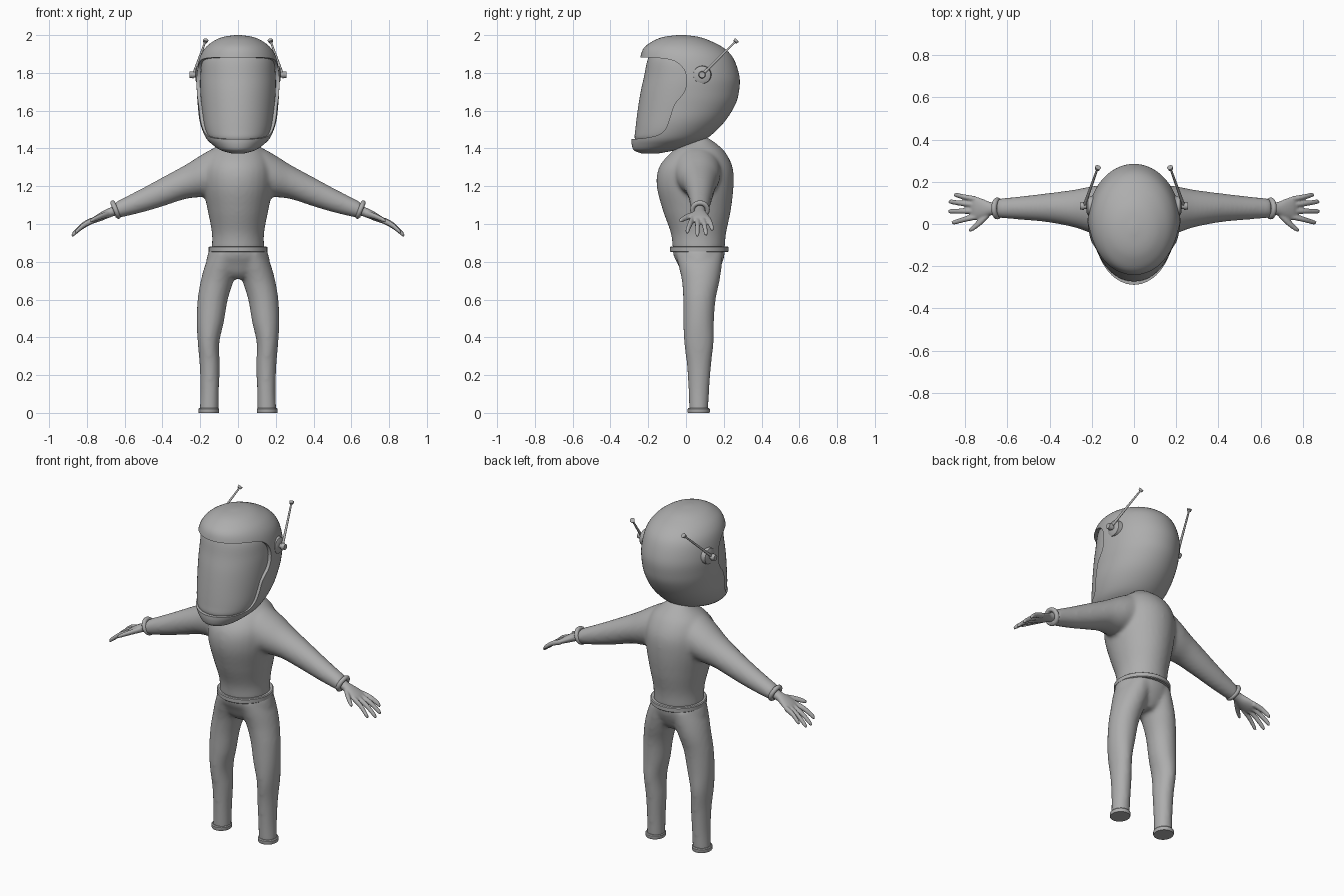
import bpy, bmesh, math
from mathutils import Vector, Matrix

if "Cube" in bpy.data.objects:
    bpy.data.objects.remove(bpy.data.objects["Cube"])

grey = bpy.data.materials.new("suit grey")
grey.diffuse_color = (0.42, 0.42, 0.42, 1)
grey.use_nodes = True
grey.node_tree.nodes["Principled BSDF"].inputs["Base Color"].default_value = grey.diffuse_color


def spline(pts, sub):
    """Catmull-Rom through tuples of any length."""
    out = []
    for i in range(len(pts) - 1):
        a, b, c, d = (Vector(pts[max(0, min(len(pts) - 1, i + k))]) for k in (-1, 0, 1, 2))
        for j in range(sub):
            t = j / sub
            out.append(0.5 * (2 * b + (c - a) * t + (2 * a - 5 * b + 4 * c - d) * t * t
                              + (3 * b - a - 3 * c + d) * t ** 3))
    return out + [Vector(pts[-1])]


def loft(bm, axis, sections, side=1, n=32, sub=5):
    """Ellipse sections: (z, cx, cy, rx, ry) along Z or (x, cy, cz, ry, rz) along X."""
    rings = []
    for p, c, d, ru, rv in (tuple(s) for s in zip(*zip(*spline_sections(sections, sub)))):
        ring = []
        for k in range(n):
            a = 2 * math.pi * k / n
            u, v = c + ru * math.cos(a), d + rv * math.sin(a)
            co = (u, v, p) if axis == 'Z' else (p, u, v)
            ring.append(bm.verts.new((co[0] * side, co[1], co[2])))
        rings.append(ring)
    for r, q in zip(rings, rings[1:]):
        for k in range(n):
            bm.faces.new((r[k], r[(k + 1) % n], q[(k + 1) % n], q[k]))
    bm.faces.new(rings[0])
    bm.faces.new(rings[-1])


def spline_sections(sections, sub):
    cols = []
    for k in range(5):                      # interpolate each value separately
        cols.append([v[0] for v in spline([(s[k], 0) for s in sections], sub)])
    return list(zip(*cols))


def fb(rows):
    """(z, half width, front y, back y) -> centred ellipse sections."""
    return [(z, 0, (f + b) / 2, w, (b - f) / 2) for z, w, f, b in rows]


def make(name, bm, angle=40):
    bmesh.ops.recalc_face_normals(bm, faces=bm.faces)
    me = bpy.data.meshes.new(name)
    bm.to_mesh(me)
    bm.free()
    ob = bpy.data.objects.new(name, me)
    bpy.context.collection.objects.link(ob)
    me.materials.append(grey)
    finish(ob, angle)
    return ob


def finish(ob, angle=40):
    bpy.ops.object.select_all(action='DESELECT')
    ob.select_set(True)
    bpy.context.view_layer.objects.active = ob
    bpy.ops.object.shade_smooth_by_angle(angle=math.radians(angle))


def blend(ob, voxel=0.011, steps=8):
    """Fuse overlapping lofts into one soft skin."""
    r = ob.modifiers.new("fuse", 'REMESH')
    r.mode = 'VOXEL'
    r.voxel_size = voxel
    r.use_smooth_shade = True
    s = ob.modifiers.new("soften", 'SMOOTH')
    s.factor, s.iterations = 0.5, steps


def disc(bm, p, q, r1, r2, n=24):
    """Cone or cylinder between two points."""
    p, q = Vector(p), Vector(q)
    m = Matrix.Translation((p + q) / 2) @ (q - p).to_track_quat('Z', 'Y').to_matrix().to_4x4()
    bmesh.ops.create_cone(bm, cap_ends=True, segments=n, radius1=r1, radius2=r2,
                          depth=(q - p).length, matrix=m)


# jacket: torso and both sleeves
bm = bmesh.new()
loft(bm, 'Z', fb([(.86, .14, -.07, .205), (.95, .138, -.08, .212), (1.07, .16, -.122, .237),
                  (1.2, .185, -.155, .252), (1.3, .185, -.143, .247), (1.38, .15, -.078, .208),
                  (1.43, .09, -.01, .155), (1.46, .05, .04, .11)]))
for s in (1, -1):
    loft(bm, 'X', [(.06, .06, 1.29, .12, .12), (.13, .06, 1.275, .125, .125),
                   (.2, .067, 1.252, .112, .11), (.28, .073, 1.222, .09, .09),
                   (.4, .077, 1.17, .07, .077), (.52, .076, 1.12, .057, .062),
                   (.65, .074, 1.072, .045, .044)], s)
blend(make("jacket", bm))

# trousers: pelvis and both legs
bm = bmesh.new()
loft(bm, 'Z', fb([(.71, .06, .01, .14), (.74, .12, -.02, .165), (.79, .165, -.045, .19),
                  (.83, .163, -.065, .203), (.875, .148, -.072, .207)]))
for s in (1, -1):
    loft(bm, 'Z', [(.0, .153, .067, .05, .05), (.12, .15, .068, .049, .055),
                   (.25, .15, .069, .053, .064), (.37, .156, .068, .057, .078),
                   (.48, .147, .067, .072, .081), (.6, .134, .071, .08, .086),
                   (.7, .11, .078, .087, .1), (.78, .085, .075, .09, .115),
                   (.85, .07, .07, .075, .125)], s)
blend(make("trousers", bm))

# belt
bm = bmesh.new()
loft(bm, 'Z', fb([(.851, .15, -.08, .22), (.855, .155, -.085, .225),
                  (.877, .155, -.085, .225), (.881, .15, -.08, .22)]), n=48, sub=1)
make("belt", bm, 30)

for s, side in ((1, "left"), (-1, "right")):
    # ankle cuff
    bm = bmesh.new()
    loft(bm, 'Z', [(0, .155, .067, .053, .057), (.004, .155, .067, .055, .059),
                   (.02, .155, .067, .055, .059), (.025, .155, .067, .051, .055)], s, sub=1)
    make(side + "_ankle_cuff", bm, 30)

    # wrist cuff
    bpy.ops.mesh.primitive_torus_add(major_radius=.039, minor_radius=.013, major_segments=32,
                                     minor_segments=12, location=(.648 * s, .074, 1.076),
                                     rotation=(0, s * math.radians(113), 0))
    cuff = bpy.context.object
    cuff.name = side + "_wrist_cuff"
    cuff.data.materials.append(grey)
    finish(cuff, 60)

    # hand: palm, four fingers, thumb
    bm = bmesh.new()
    loft(bm, 'X', [(.64, .074, 1.075, .03, .028), (.68, .073, 1.06, .031, .026),
                   (.72, .073, 1.042, .047, .024), (.755, .075, 1.025, .055, .019),
                   (.775, .076, 1.014, .05, .012)], s, 20)
    for y0, tx, ty, tz in ((.118, .855, .137, .972), (.09, .88, .105, .947),
                           (.062, .882, .06, .942), (.034, .865, .008, .957)):
        mx, my, mz = (.75 + tx) / 2, (y0 + ty) / 2, (1.026 + tz) / 2 + .008
        loft(bm, 'X', [(.75, y0, 1.026, .014, .016), (mx, my, mz, .013, .016),
                       (tx - .014, ty, tz + .008, .011, .014), (tx - .004, ty, tz, .007, .009),
                       (tx, ty, tz - .002, .002, .003)], s, 12, 3)
    loft(bm, 'X', [(.675, .065, 1.055, .02, .018), (.72, .02, 1.042, .021, .016),
                   (.76, -.016, 1.026, .015, .013), (.778, -.028, 1.018, .009, .01),
                   (.784, -.031, 1.015, .002, .002)], s, 12, 4)
    blend(make(side + "_hand", bm, 60), .005, 3)

    # ear disc with knob
    bm = bmesh.new()
    y, z = .085, 1.79
    disc(bm, (.19 * s, y, z), (.219 * s, y, z), .05, .046, 32)
    disc(bm, (.218 * s, y, z), (.225 * s, y, z), .046, .03, 32)
    disc(bm, (.215 * s, y, z), (.24 * s, y, z), .014, .014)
    disc(bm, (.236 * s, y, z), (.257 * s, y, z), .019, .016)
    make(side + "_ear_disc", bm, 30)

    # antenna rod with tip
    bm = bmesh.new()
    a, b = Vector((.235 * s, .09, 1.795)), Vector((.173 * s, .262, 1.966))
    d = (b - a).normalized()
    disc(bm, a, b, .0075, .005, 12)
    disc(bm, b - d * .004, b + d * .01, .011, .014, 16)
    make(side + "_antenna", bm, 40)

# helmet shell
bm = bmesh.new()
loft(bm, 'Z', fb([(2.0, .015, -.045, -.005), (1.991, .075, -.115, .065), (1.971, .125, -.17, .125),
                  (1.932, .174, -.223, .2), (1.875, .205, -.243, .252), (1.78, .219, -.256, .283),
                  (1.7, .218, -.267, .28), (1.63, .213, -.274, .26), (1.54, .202, -.282, .203),
                  (1.46, .172, -.287, .12), (1.42, .135, -.287, .04), (1.39, .09, -.275, -.06),
                  (1.373, .03, -.235, -.15)]), n=64)
helmet = make("helmet", bm)

# face opening cut through the shell
outline = spline([(-.4, 1.885), (-.25, 1.882), (-.14, 1.878), (-.06, 1.862), (-.012, 1.82), (.004, 1.76),
                  (-.012, 1.695), (-.06, 1.635), (-.085, 1.565), (-.105, 1.51), (-.14, 1.475),
                  (-.2, 1.458), (-.28, 1.45), (-.4, 1.45)], 4)
bm = bmesh.new()
f = bm.faces.new([bm.verts.new((-.4, p[0], p[1])) for p in outline])
ext = bmesh.ops.extrude_face_region(bm, geom=[f])
bmesh.ops.translate(bm, vec=(.8, 0, 0),
                    verts=[e for e in ext['geom'] if isinstance(e, bmesh.types.BMVert)])
cutter = make("opening_cutter", bm)
cutter.hide_render = True
cutter.hide_set(True)
cut = helmet.modifiers.new("face opening", 'BOOLEAN')
cut.operation, cut.solver, cut.object = 'DIFFERENCE', 'EXACT', cutter
bpy.context.view_layer.objects.active = helmet
bpy.ops.object.modifier_apply(modifier=cut.name)
bpy.data.objects.remove(cutter)
finish(helmet, 35)

# visor
bm = bmesh.new()
loft(bm, 'Z', fb([(1.93, .15, -.17, .13), (1.87, .188, -.203, .17), (1.78, .199, -.222, .2),
                  (1.7, .199, -.24, .2), (1.6, .191, -.256, .17), (1.5, .174, -.268, .1),
                  (1.45, .148, -.27, .04), (1.42, .1, -.24, 0)]), n=64)
make("visor", bm)
